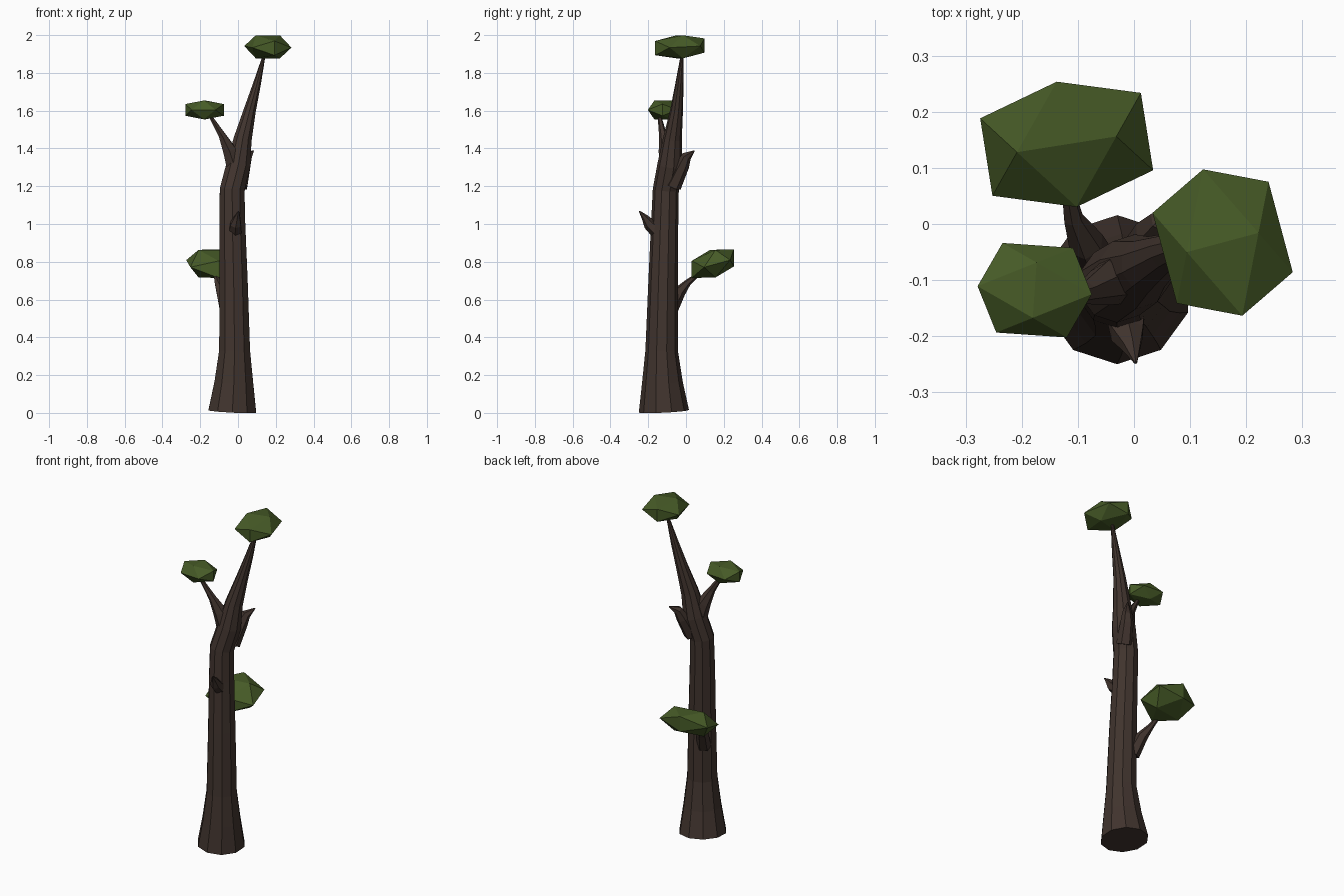
import bpy
import bmesh
import math
from mathutils import Vector, Matrix

cube = bpy.data.objects.get("Cube")
if cube:
    bpy.data.objects.remove(cube, do_unlink=True)


def make_material(name, colour):
    mat = bpy.data.materials.new(name)
    mat.use_nodes = True
    mat.diffuse_color = colour
    mat.node_tree.nodes["Principled BSDF"].inputs["Base Color"].default_value = colour
    return mat


bark = make_material("dark brown bark", (0.052, 0.034, 0.027, 1))
leaf = make_material("leaf green", (0.062, 0.104, 0.020, 1))


def add_object(name, bm, mat):
    bmesh.ops.recalc_face_normals(bm, faces=bm.faces)
    mesh = bpy.data.meshes.new(name)
    bm.to_mesh(mesh)
    bm.free()
    mesh.materials.append(mat)
    obj = bpy.data.objects.new(name, mesh)
    bpy.context.collection.objects.link(obj)
    return obj


def limb(name, path, sides):
    """Faceted tapering tube through points of (x, y, z, radius)."""
    bm = bmesh.new()
    points = [Vector(p[:3]) for p in path]
    up = Vector((0, 0, 1))
    rings = []
    for i, p in enumerate(points):
        tangent = points[min(i + 1, len(points) - 1)] - points[max(i - 1, 0)]
        turn = up.rotation_difference(tangent.normalized())
        ring = []
        for k in range(sides):
            a = math.tau * (k + 0.5) / sides
            ring.append(bm.verts.new(p + turn @ Vector((math.cos(a), math.sin(a), 0)) * path[i][3]))
        rings.append(ring)
    for low, high in zip(rings, rings[1:]):
        for k in range(sides):
            n = (k + 1) % sides
            bm.faces.new((low[k], low[n], high[n], high[k]))
    bm.faces.new(rings[0])
    bm.faces.new(rings[-1])
    return add_object(name, bm, bark)


def leaf_clump(name, centre, half_size, angle, tilt):
    """Flattened twenty-sided clump with an edge on top, sheared by tilt."""
    bm = bmesh.new()
    phi = (1 + math.sqrt(5)) / 2
    for a in (-1 / phi, 1 / phi):
        for b in (-1, 1):
            for co in ((a, 0, b), (b, a, 0), (0, b, a)):
                bm.verts.new([c * s for c, s in zip(co, half_size)])
    bmesh.ops.convex_hull(bm, input=bm.verts)
    for v in bm.verts:
        v.co.z += tilt * v.co.y
    bm.transform(Matrix.Translation(centre) @ Matrix.Rotation(math.radians(angle), 4, 'Z'))
    return add_object(name, bm, leaf)


# Trunk, bending into the tall main branch
limb("trunk", [
    (-0.03, -0.117, 0.008, 0.133), (-0.022, -0.125, 0.16, 0.108),
    (-0.018, -0.129, 0.33, 0.086), (-0.023, -0.121, 0.7, 0.078),
    (-0.03, -0.113, 1.0, 0.072), (-0.031, -0.107, 1.18, 0.069),
    (0.002, -0.085, 1.31, 0.067), (0.025, -0.072, 1.45, 0.05),
    (0.062, -0.05, 1.6, 0.034), (0.1, -0.035, 1.74, 0.022),
    (0.14, -0.02, 1.9, 0.007)], 10)

# Side branches carrying leaves
limb("right_branch", [
    (-0.01, -0.09, 1.28, 0.052), (-0.045, -0.105, 1.39, 0.04),
    (-0.085, -0.122, 1.47, 0.021), (-0.155, -0.143, 1.585, 0.008)], 6)
limb("back_branch", [
    (-0.06, -0.085, 0.54, 0.04), (-0.085, -0.035, 0.64, 0.033),
    (-0.108, 0.01, 0.69, 0.018), (-0.122, 0.08, 0.745, 0.009)], 6)

# Broken stubs
limb("back_stub", [
    (0.01, -0.07, 1.2, 0.045), (0.035, -0.018, 1.31, 0.036),
    (0.052, 0.004, 1.36, 0.026), (0.082, 0.044, 1.388, 0.003)], 6)
limb("front_stub", [
    (-0.015, -0.15, 0.96, 0.04), (-0.012, -0.195, 1.0, 0.032),
    (-0.004, -0.218, 1.035, 0.018), (0.003, -0.247, 1.068, 0.003)], 6)

# Leaf clumps
leaf_clump("top_leaves", (0.158, -0.033, 1.938), (0.107, 0.135, 0.061), 15, 0.05)
leaf_clump("right_leaves", (-0.177, -0.118, 1.604), (0.08, 0.102, 0.05), 86, 0.0)
leaf_clump("back_leaves", (-0.12, 0.142, 0.79), (0.145, 0.113, 0.073), 9, 0.27)
